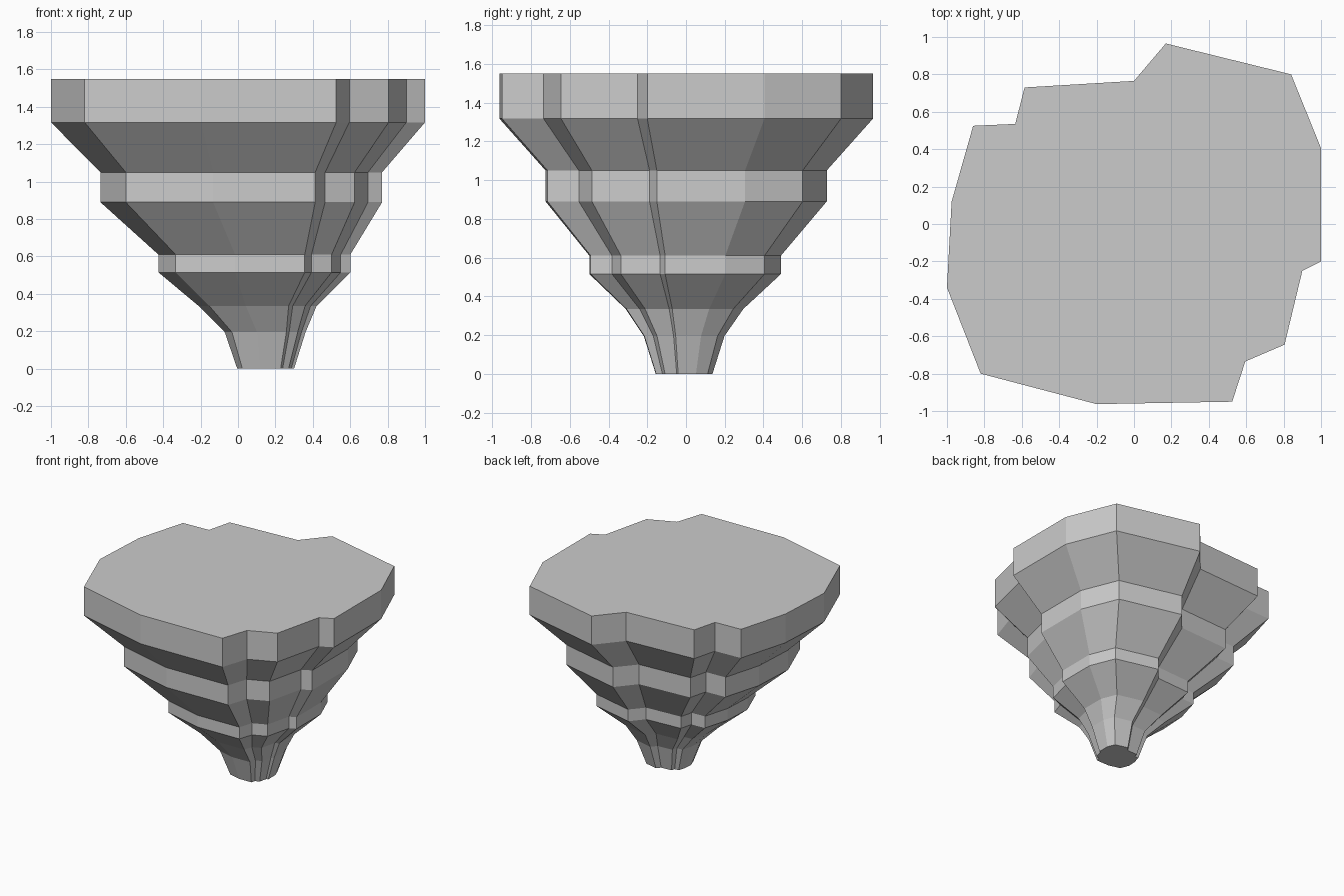
import bpy, bmesh

if "Cube" in bpy.data.objects:
    bpy.data.objects.remove(bpy.data.objects["Cube"])

# Rock outline seen from above, counter-clockwise
outline = [(-1, -.34), (-.82, -.80), (-.20, -.963), (.525, -.95), (.595, -.735),
           (.805, -.645), (.90, -.25), (1, -.20), (1, .405), (.84, .80),
           (.17, .965), (0, .765), (-.585, .73), (-.635, .535),
           (-.86, .525), (-.975, .12)]

# Stepped profile: height, scale, x shift, y shift
levels = [(0, .152, .148, -.01), (.195, .216, .145, -.01),
          (.335, .315, .105, -.008), (.515, .513, .0875, -.005),
          (.61, .513, .0875, -.005), (.89, .753, .0175, 0),
          (1.05, .753, .0175, 0), (1.317, 1, 0, 0), (1.55, 1, 0, 0)]

# Stack the scaled outlines and bridge them into one solid
bm = bmesh.new()
rings = [[bm.verts.new((x * s + dx, y * s + dy, z)) for x, y in outline]
         for z, s, dx, dy in levels]
n = len(outline)
for low, high in zip(rings, rings[1:]):
    for i in range(n):
        j = (i + 1) % n
        bm.faces.new((low[i], low[j], high[j], high[i]))
bm.faces.new(rings[0][::-1])
bm.faces.new(rings[-1])

mesh = bpy.data.meshes.new("floating_rock")
bm.to_mesh(mesh)
bm.free()
bpy.context.collection.objects.link(bpy.data.objects.new("floating_rock", mesh))
